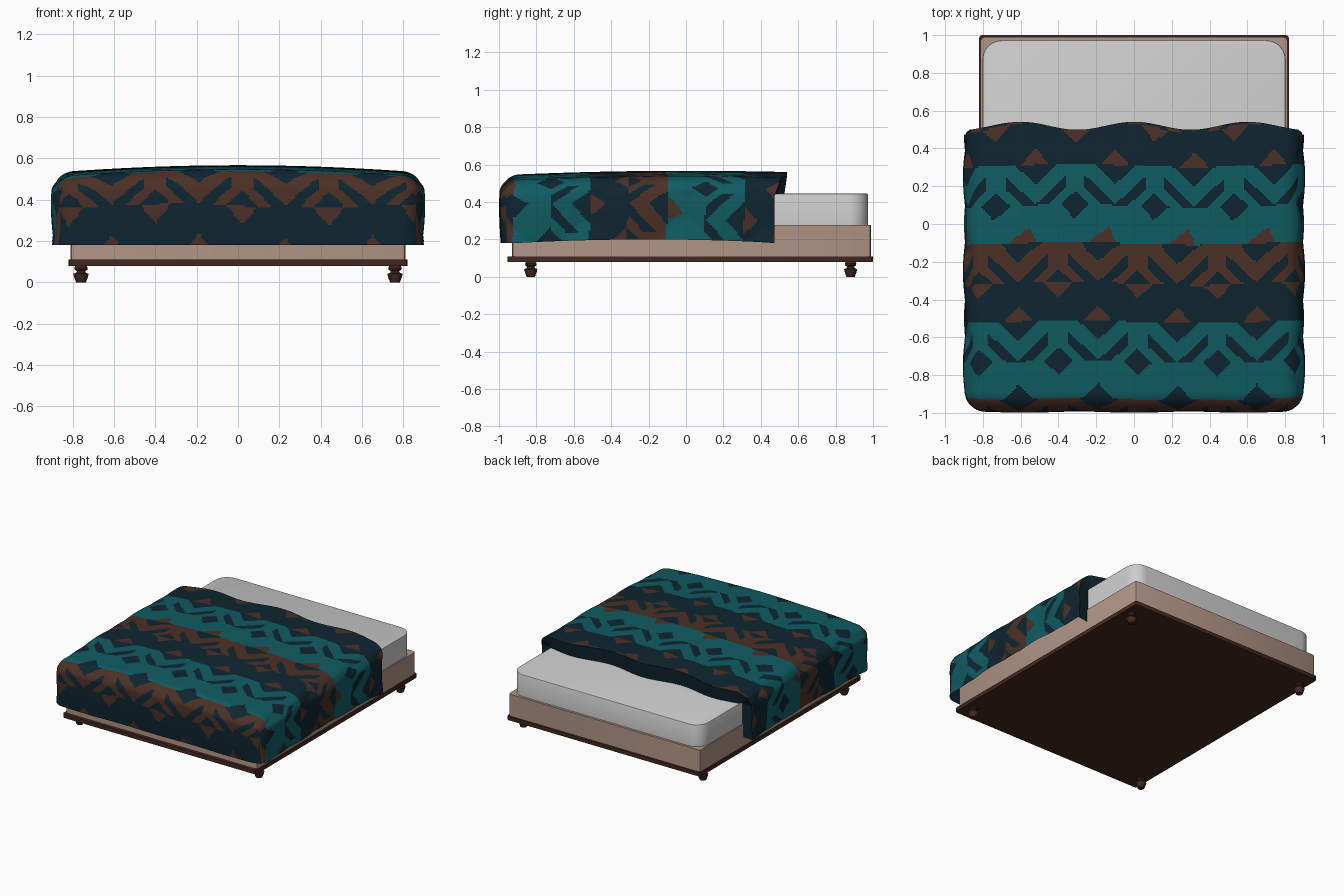
import bpy, bmesh, math
from mathutils import Vector

if "Cube" in bpy.data.objects:
    bpy.data.objects.remove(bpy.data.objects["Cube"])


def material(name, rgb):
    m = bpy.data.materials.new(name)
    lin = [((c / 255 + 0.055) / 1.055) ** 2.4 if c > 10 else c / 255 / 12.92 for c in rgb]
    m.diffuse_color = (*lin, 1)
    m.use_nodes = True
    m.node_tree.nodes["Principled BSDF"].inputs["Base Color"].default_value = m.diffuse_color
    return m


NAVY = material("navy cloth", (14, 37, 48))
TEAL = material("teal cloth", (15, 92, 99))
BROWN = material("rust brown cloth", (76, 48, 38))
WOOD = material("light wood", (178, 150, 134))
DARK = material("dark wood", (66, 40, 32))
WHITE = material("mattress white", (206, 206, 206))


def make(name, bm, mats, smooth=True):
    bmesh.ops.recalc_face_normals(bm, faces=bm.faces)
    me = bpy.data.meshes.new(name)
    bm.to_mesh(me)
    bm.free()
    ob = bpy.data.objects.new(name, me)
    bpy.context.collection.objects.link(ob)
    for m in mats:
        me.materials.append(m)
    if smooth:
        bpy.ops.object.select_all(action='DESELECT')
        ob.select_set(True)
        bpy.context.view_layer.objects.active = ob
        bpy.ops.object.shade_smooth_by_angle(angle=math.radians(35))
    return ob


def box(name, lo, hi, mat, upright=0.0, top=0.0, seg=2):
    """Box with rounded upright corners and a softened top rim."""
    bm = bmesh.new()
    bmesh.ops.create_cube(bm, size=1)
    for v in bm.verts:
        v.co = [lo[i] + (v.co[i] + 0.5) * (hi[i] - lo[i]) for i in range(3)]
    if upright:
        es = [e for e in bm.edges if abs(e.verts[0].co.z - e.verts[1].co.z) > 1e-4]
        bmesh.ops.bevel(bm, geom=es, offset=upright, segments=seg, affect='EDGES', profile=0.5)
    if top:
        es = [e for e in bm.edges if all(abs(v.co.z - hi[2]) < 1e-4 for v in e.verts)]
        bmesh.ops.bevel(bm, geom=es, offset=top, segments=2, affect='EDGES', profile=0.5)
    return make(name, bm, [mat])


# Bed base, plinth and mattress
box("plinth", (-0.82, -0.955, 0.08), (0.82, 1.0, 0.11), DARK, 0.015)
box("bed_base", (-0.812, -0.93, 0.11), (0.812, 0.99, 0.277), WOOD, 0.02)
box("mattress", (-0.802, -0.91, 0.277), (0.802, 0.972, 0.445), WHITE, 0.1, 0.006, 6)


# Turned feet
def foot(name, x, y):
    profile = [(0.0, 0), (0.024, 0), (0.034, 0.028), (0.037, 0.042), (0.024, 0.045),
               (0.02, 0.055), (0.03, 0.06), (0.032, 0.07), (0.026, 0.082), (0, 0.082)]
    bm = bmesh.new()
    vs = [bm.verts.new((x + r, y, z)) for r, z in profile]
    es = [bm.edges.new(p) for p in zip(vs, vs[1:])]
    bmesh.ops.spin(bm, geom=vs + es, cent=(x, y, 0), axis=(0, 0, 1),
                   angle=math.tau, steps=10)
    bmesh.ops.remove_doubles(bm, verts=bm.verts, dist=1e-4)
    make(name, bm, [DARK])


for fy, ny in ((-0.83, "front"), (0.88, "back")):
    for fx, nx in ((-0.76, "left"), (0.76, "right")):
        foot(f"{ny}_{nx}_foot", fx, fy)

# Blanket: a cross-shaped cloth folded over the mattress
W, FRONT, BACK, TOP, DROP, R = 0.888, -0.988, 0.52, 0.567, 0.387, 0.10


def drape(a, b):
    x, y = max(-W, min(W, a)), max(FRONT, b)
    e = max(abs(a) - W, FRONT - b, 0)
    # bottom hem rises slightly along the sides
    hem = 0.18 + max(0, 0.02 * (1 - ((y + 0.2) / 0.72) ** 2))
    p = Vector((x, y, TOP - e * (TOP - hem) / DROP))
    # round the box edges
    core = Vector((max(-W + R, min(W - R, x)), max(FRONT + R, y), min(TOP - R, p.z)))
    d = p - core
    if d.length > 1e-6:
        p = core + d.normalized() * R
    # crowned top and puffy, rippled sides
    k = max(0, min(1, (p.z - 0.40) / 0.12))
    p.z -= k * (0.033 * (abs(p.x) / 0.85) ** 2 + 0.022 * (p.y / 0.95) ** 2)
    side = max(0, min(1, (abs(p.x) - 0.6) / 0.28))
    puff = math.sin(math.pi * min(1, e / DROP))
    p.x += math.copysign(side * (0.008 * math.cos(math.tau * (p.y - 0.25) / 0.5)
                                 + 0.014 * puff - 0.004), p.x)
    front = max(0, min(1, (-p.y - 0.7) / 0.28))
    p.y -= front * 0.008 * (puff + 0.4 * math.cos(math.tau * x / 0.58))
    # wavy rear edge
    w = max(0, min(1, (b - 0.25) / 0.27))
    p.y += w * w * (0.021 * math.cos(math.tau * x / 0.6) - 0.025 * min(1, e / 0.12))
    return p


def pattern(a, b):
    """Woven bands: 0 navy, 1 teal, 2 brown."""
    v = b if b > -0.95 else -0.95 + (b + 0.95) * 0.82
    v += 0.008 * math.sin(5 * a)
    h, per = 0.413, 0.42
    i = math.floor((v + 0.93) / h)
    t = v + 0.93 - i * h
    shift = 0.02 + 0.09 * max(0, min(1, (v + 0.15) / 0.2))
    u = abs((a - shift + per / 2) % per - per / 2)      # distance from motif column
    off = per / 2 - u                                   # distance from between-column
    teal = i % 2 == 0
    ground, accent = (1, 0) if teal else (0, 2)
    if t < 0.2:
        if off / 0.075 + t / 0.085 < 1:                 # triangles on the band's hem
            return 2 if i == 2 else accent
        if u / 0.075 + (0.2 - t) / 0.075 < 1:           # lower half of small diamond
            return accent
        return ground
    k = u / 0.21 + (t - 0.2) / 0.2
    if k < 0.36:                                        # upper half of small diamond
        return 0
    if 0.68 < k < 1.02 and u > 0.05:                    # slanted strokes
        return 0
    if k > 1.55:                                        # notch between chevrons
        return 0
    return 1 if teal else 2


bm = bmesh.new()
NF, NX, NY = 36, 168, 142


def samples(lo, hi, n):
    return [lo + (hi - lo) * i / n for i in range(n)]


A = samples(-W - DROP, -W, NF) + samples(-W, W, NX) + samples(W, W + DROP, NF) + [W + DROP]
B = samples(FRONT - DROP, FRONT, NF) + samples(FRONT, BACK, NY) + [BACK]
grid = {}
for i, a in enumerate(A):
    for j, b in enumerate(B):
        if j < NF and (i < NF or i > NF + NX):
            continue                                    # open corner of the cross
        grid[i, j] = bm.verts.new(drape(a, b))
for i in range(len(A) - 1):
    for j in range(len(B) - 1):
        keys = [(i, j), (i + 1, j), (i + 1, j + 1), (i, j + 1)]
        if all(q in grid for q in keys):
            f = bm.faces.new([grid[q] for q in keys])
            f.material_index = pattern((A[i] + A[i + 1]) / 2, (B[j] + B[j + 1]) / 2)

# Rear end of the blanket, tucked in to the mattress
last = len(B) - 1
inner = []
for i in range(len(A)):
    c = grid[i, last].co
    inner.append(bm.verts.new((max(-0.80, min(0.80, c.x)), c.y - 0.015, min(c.z, 0.443))))
for i in range(len(A) - 1):
    bm.faces.new((grid[i, last], grid[i + 1, last], inner[i + 1], inner[i]))
bmesh.ops.remove_doubles(bm, verts=bm.verts, dist=1e-4)
make("blanket", bm, [NAVY, TEAL, BROWN])
